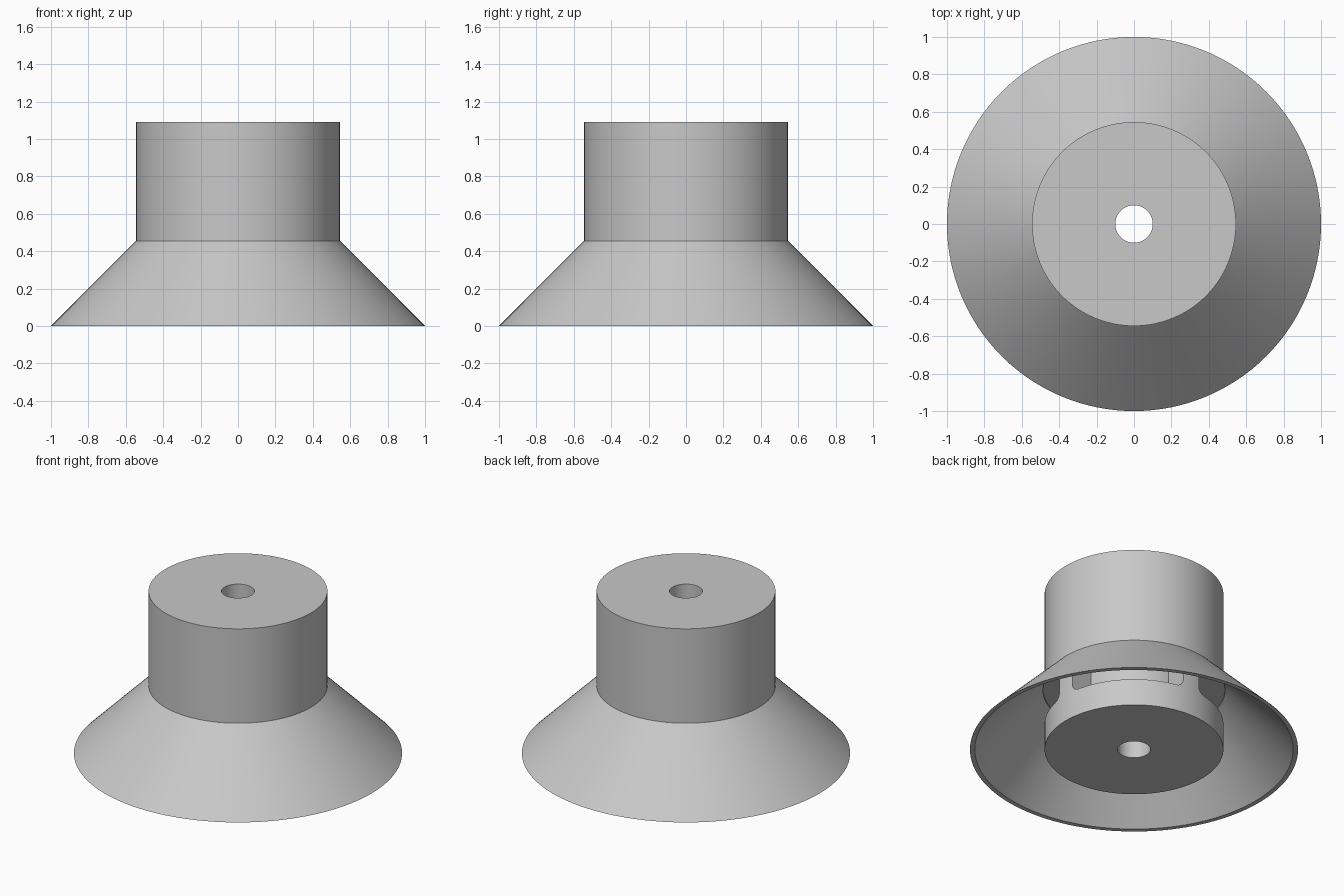
import bpy, bmesh
from math import cos, sin, sqrt, radians, tau
from mathutils import Vector

cube = bpy.data.objects.get("Cube")
if cube:
    bpy.data.objects.remove(cube)

CORE_R, BORE_R, HUB_R = 0.545, 0.10, 0.38
HEIGHT, WALL_TOP = 1.09, 0.425

grey = bpy.data.materials.new("light grey")
grey.use_nodes = True
colour = (0.58, 0.58, 0.58, 1)
grey.diffuse_color = colour
grey.node_tree.nodes["Principled BSDF"].inputs["Base Color"].default_value = colour


def make_object(name, bm):
    bmesh.ops.recalc_face_normals(bm, faces=bm.faces)
    mesh = bpy.data.meshes.new(name)
    bm.to_mesh(mesh)
    bm.free()
    mesh.materials.append(grey)
    obj = bpy.data.objects.new(name, mesh)
    bpy.context.collection.objects.link(obj)
    return obj


def lathe(name, profile, steps=128):
    """Revolve a closed (radius, height) profile about z."""
    bm = bmesh.new()
    verts = [bm.verts.new((r, 0, z)) for r, z in profile]
    edges = [bm.edges.new((v, verts[i - 1])) for i, v in enumerate(verts)]
    bmesh.ops.spin(bm, geom=verts + edges, cent=(0, 0, 0), axis=(0, 0, 1),
                   angle=tau, steps=steps, use_merge=False)
    bmesh.ops.remove_doubles(bm, verts=bm.verts, dist=1e-4)
    return make_object(name, bm)


def pocket(name, middle, span, floor, corner, steps=40):
    """Arc-shaped cutter with rounded lower corners."""
    bm = bmesh.new()
    columns = []
    for i in range(steps + 1):
        # Cosine spacing puts more columns at the rounded ends
        a = -span / 2 * cos(i / steps * tau / 2)
        gap = max(0, corner - (span / 2 - abs(a)) * CORE_R)
        low = floor + corner - sqrt(max(0, corner ** 2 - gap ** 2))
        d = Vector((cos(middle + a), sin(middle + a), 0))
        ring = [(HUB_R, low), (CORE_R + 0.01, low),
                (CORE_R + 0.01, WALL_TOP), (HUB_R, WALL_TOP)]
        columns.append([bm.verts.new(d * r + Vector((0, 0, z))) for r, z in ring])
    for c, n in zip(columns, columns[1:]):
        for k in range(4):
            bm.faces.new((c[k - 1], c[k], n[k], n[k - 1]))
    bm.faces.new(columns[0])
    bm.faces.new(columns[-1])
    obj = make_object(name, bm)
    obj.hide_render = True
    return obj


# Bored core with a thin flared skirt
body = lathe("flared_cup_body", [
    (BORE_R, 0), (CORE_R, 0), (CORE_R, WALL_TOP), (0.97, 0), (1, 0),
    (CORE_R, 0.455), (CORE_R, HEIGHT), (BORE_R, HEIGHT)])

# Four pockets under the skirt, leaving narrow ribs on the axes
bpy.context.view_layer.objects.active = body
for i in range(4):
    cutter = pocket("pocket_cutter", radians(45 + 90 * i), radians(77), 0.18, 0.05)
    cut = body.modifiers.new("pocket", "BOOLEAN")
    cut.operation, cut.solver, cut.object = "DIFFERENCE", "EXACT", cutter
    bpy.ops.object.modifier_apply(modifier=cut.name)
    bpy.data.objects.remove(cutter)

# Smooth curved walls, crisp rims
bpy.ops.object.select_all(action="DESELECT")
body.select_set(True)
bpy.ops.object.shade_smooth_by_angle(angle=radians(30))
